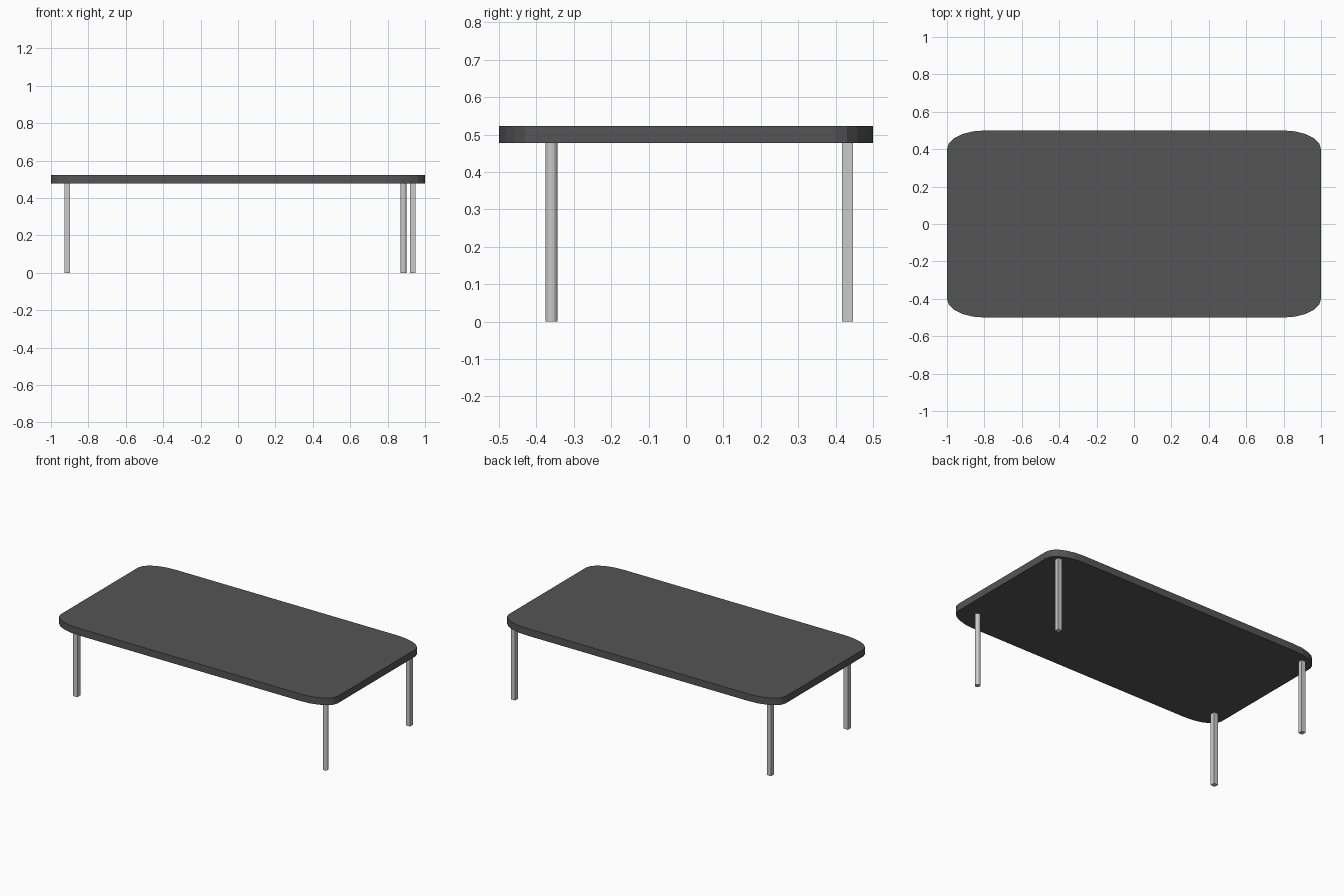
import bpy, bmesh, math

cube = bpy.data.objects.get("Cube")
if cube:
    bpy.data.objects.remove(cube, do_unlink=True)


def material(name, rgb):
    m = bpy.data.materials.new(name)
    m.use_nodes = True
    m.diffuse_color = (*rgb, 1)
    m.node_tree.nodes["Principled BSDF"].inputs["Base Color"].default_value = (*rgb, 1)
    return m


def prism(name, outline, z0, z1, mat):
    """Extrude a flat outline from z0 up to z1."""
    bm = bmesh.new()
    base = bm.faces.new([bm.verts.new((x, y, z0)) for x, y in outline])
    ext = bmesh.ops.extrude_face_region(bm, geom=[base])
    tops = [v for v in ext["geom"] if isinstance(v, bmesh.types.BMVert)]
    bmesh.ops.translate(bm, verts=tops, vec=(0, 0, z1 - z0))
    bmesh.ops.recalc_face_normals(bm, faces=bm.faces)
    me = bpy.data.meshes.new(name)
    bm.to_mesh(me)
    bm.free()
    me.materials.append(mat)
    ob = bpy.data.objects.new(name, me)
    bpy.context.collection.objects.link(ob)
    return ob


def rounded_rect(hx, hy, rx, ry, steps):
    """Rectangle outline with elliptical corners."""
    pts = []
    for corner, (sx, sy) in enumerate([(1, 1), (-1, 1), (-1, -1), (1, -1)]):
        for i in range(steps + 1):
            a = math.pi / 2 * (corner + i / steps)
            pts.append((sx * (hx - rx) + rx * math.cos(a),
                        sy * (hy - ry) + ry * math.sin(a)))
    return pts


def polygon(cx, cy, r, sides, turn=0):
    return [(cx + r * math.cos(turn + math.tau * i / sides),
             cy + r * math.sin(turn + math.tau * i / sides)) for i in range(sides)]


charcoal = material("charcoal", (0.09, 0.09, 0.09))
silver = material("silver grey", (0.6, 0.6, 0.6))

# Table top
prism("table_top", rounded_rect(1, 0.5, 0.2, 0.1, 5), 0.477, 0.523, charcoal)

# Square legs
for name, x, y in [("front_right_leg", -0.912, -0.36),
                   ("back_right_leg", -0.912, 0.432),
                   ("back_left_leg", 0.935, 0.432)]:
    prism(name, polygon(x, y, 0.0212, 4, math.pi / 4), 0, 0.478, silver)

# Round leg
prism("front_left_leg", polygon(0.885, -0.36, 0.016, 12), 0, 0.478, silver)
